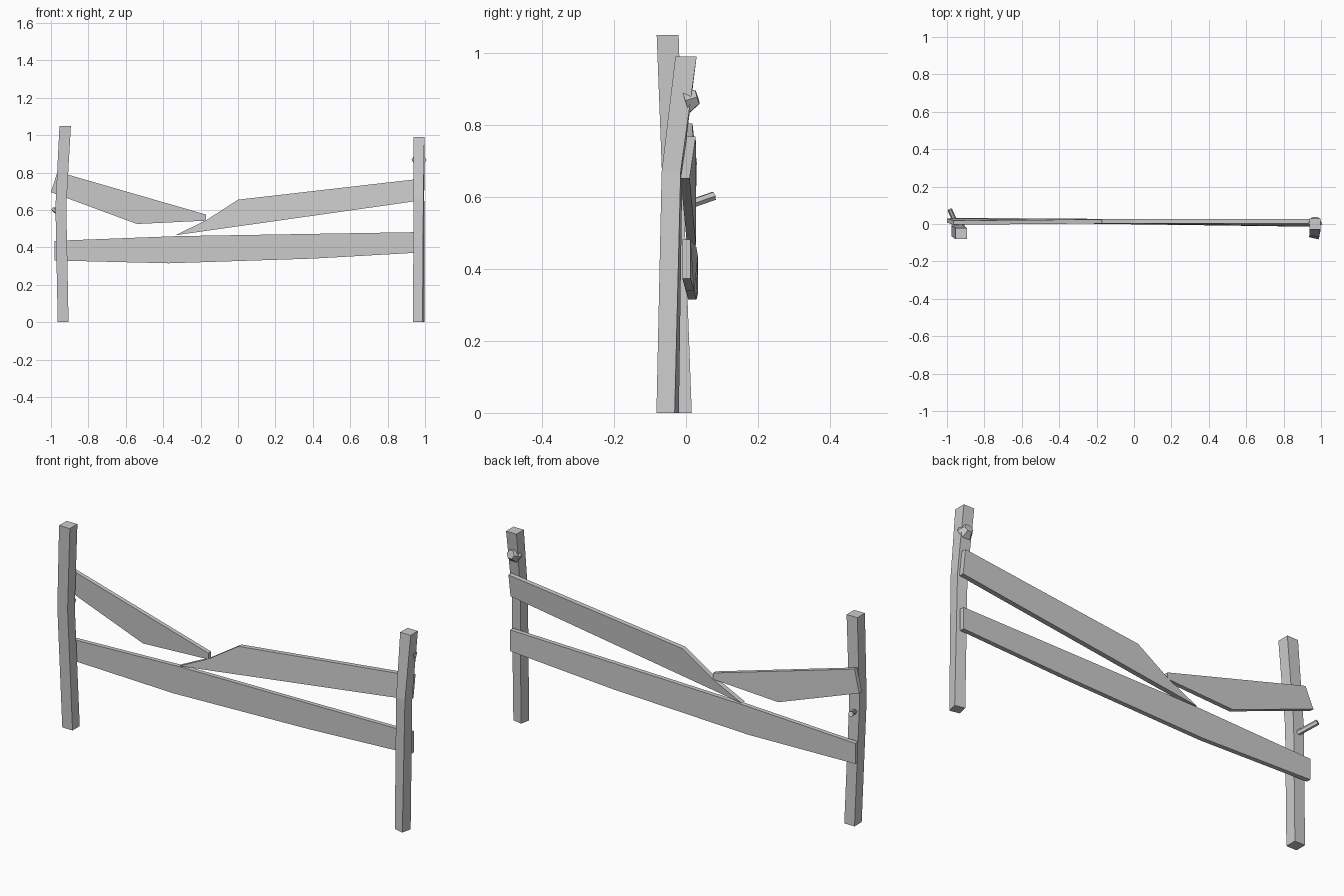
import bpy, bmesh, math
from mathutils import Vector

cube = bpy.data.objects.get("Cube")
if cube:
    bpy.data.objects.remove(cube)

grey = bpy.data.materials.new("weathered_grey")
grey.use_nodes = True
grey.diffuse_color = (0.6, 0.6, 0.6, 1)
grey.node_tree.nodes["Principled BSDF"].inputs["Base Color"].default_value = (0.6, 0.6, 0.6, 1)


def finish(name, bm):
    bmesh.ops.recalc_face_normals(bm, faces=bm.faces)
    mesh = bpy.data.meshes.new(name)
    bm.to_mesh(mesh)
    bm.free()
    mesh.materials.append(grey)
    obj = bpy.data.objects.new(name, mesh)
    bpy.context.collection.objects.link(obj)
    return obj


def loft(name, rings):
    """Join rings of points with sides and cap both ends."""
    bm = bmesh.new()
    loops = [[bm.verts.new(p) for p in ring] for ring in rings]
    n = len(loops[0])
    for a, b in zip(loops, loops[1:]):
        for i in range(n):
            j = (i + 1) % n
            bm.faces.new((a[i], a[j], b[j], b[i]))
    bm.faces.new(loops[0])
    bm.faces.new(loops[-1])
    return finish(name, bm)


def post(name, sections):
    """Bent square post; each section is centre, width and twist."""
    rings = []
    for x, y, z, width, twist in sections:
        r = width / math.sqrt(2)
        angles = [math.radians(45 + 90 * i + twist) for i in range(4)]
        rings.append([(x + r * math.cos(a), y + r * math.sin(a), z) for a in angles])
    return loft(name, rings)


def plank(name, outline, thickness):
    """Flat board: front outline pushed back by its thickness."""
    back = [(x, y + thickness, z) for x, y, z in outline]
    return loft(name, [outline, back])


def peg(name, start, end, r0, r1, sides=6):
    """Faceted pin between two points."""
    start, end = Vector(start), Vector(end)
    turn = (end - start).to_track_quat('Z', 'Y')
    rings = []
    for c, r in ((start, r0), (end, r1)):
        rings.append([c + turn @ Vector((r * math.cos(math.tau * i / sides),
                                         r * math.sin(math.tau * i / sides), 0))
                      for i in range(sides)])
    return loft(name, rings)


# Posts
post("right_post", [(-0.935, -0.013, 0, 0.058, 0),
                    (-0.947, -0.036, 0.62, 0.058, 0),
                    (-0.924, -0.051, 1.05, 0.061, 0)])
post("left_post", [(0.967, -0.051, 0, 0.052, -13),
                   (0.967, -0.039, 0.67, 0.053, -5),
                   (0.967, 0.0, 0.99, 0.059, 0)])

# Long lower rail
plank("lower_rail", [(-0.98, 0.01, 0.33), (-0.37, 0.006, 0.315),
                     (0.4, 0.0, 0.34), (0.985, -0.01, 0.373),
                     (0.985, -0.01, 0.482), (-0.33, 0.006, 0.46),
                     (-0.98, 0.01, 0.435)], 0.023)

# Snapped upper rail, two halves
plank("upper_rail_left_half", [(-0.335, 0.003, 0.465), (0.985, -0.015, 0.652),
                               (0.985, 0.002, 0.768), (0, 0.003, 0.655),
                               (-0.17, 0.003, 0.545)], 0.025)
plank("upper_rail_right_half", [(-1.0, 0.008, 0.695), (-0.54, 0.004, 0.525),
                                (-0.17, 0.003, 0.543), (-0.17, 0.003, 0.575),
                                (-0.965, -0.004, 0.805)], 0.022)

# Fixings on the back of the posts
peg("left_post_bolt", (0.968, 0.0, 0.868), (0.97, 0.032, 0.878), 0.04, 0.022)
peg("right_post_peg", (-0.945, -0.012, 0.572), (-0.985, 0.077, 0.603), 0.013, 0.013)
